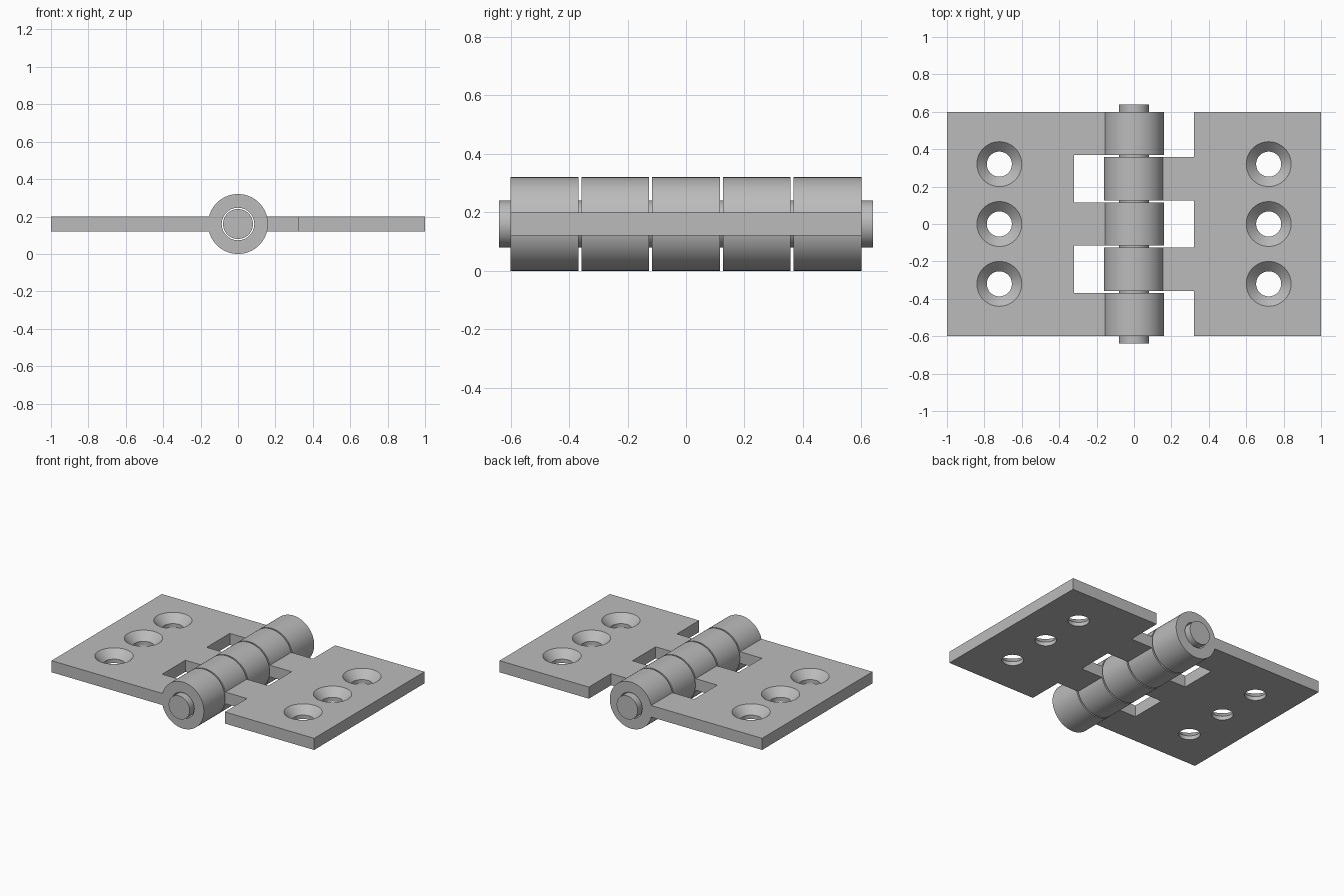
import bpy, bmesh
from math import pi, radians
from mathutils import Matrix, Vector

cube = bpy.data.objects.get("Cube")
if cube:
    bpy.data.objects.remove(cube, do_unlink=True)

AXIS_Z = 0.16            # height of the pin axis
HALF_LEN = 0.6           # half length of the leaves
GAP = 0.01               # clearance between knuckles
WIDTH = (2 * HALF_LEN - 4 * GAP) / 5
PLATE_Z = (0.12, 0.2)

steel = bpy.data.materials.new("grey_steel")
steel.use_nodes = True
GREY = (0.5, 0.5, 0.5, 1)
steel.diffuse_color = GREY
steel.node_tree.nodes["Principled BSDF"].inputs["Base Color"].default_value = GREY


def make_object(name, bm):
    bmesh.ops.recalc_face_normals(bm, faces=bm.faces)
    mesh = bpy.data.meshes.new(name)
    bm.to_mesh(mesh)
    bm.free()
    mesh.materials.append(steel)
    obj = bpy.data.objects.new(name, mesh)
    bpy.context.collection.objects.link(obj)
    return obj


def rod(name, radius, y0, y1):
    """Solid cylinder along y on the pin axis."""
    bm = bmesh.new()
    place = Matrix.Translation((0, (y0 + y1) / 2, AXIS_Z)) @ Matrix.Rotation(pi / 2, 4, 'X')
    bmesh.ops.create_cone(bm, cap_ends=True, segments=96, radius1=radius, radius2=radius,
                          depth=y1 - y0, matrix=place)
    return make_object(name, bm)


def countersink(x, y):
    """Turned cutter: straight hole below, cone opening at the top."""
    profile = [(0, 0.1), (0.067, 0.1), (0.067, 0.147), (0.13, 0.21), (0, 0.21)]
    bm = bmesh.new()
    verts = [bm.verts.new((x + r, y, z)) for r, z in profile]
    edges = [bm.edges.new(pair) for pair in zip(verts, verts[1:])]
    bmesh.ops.spin(bm, geom=verts + edges, cent=(x, y, 0), axis=(0, 0, 1),
                   angle=2 * pi, steps=64)
    bmesh.ops.remove_doubles(bm, verts=bm.verts, dist=1e-4)
    return make_object("hole_cutter", bm)


def combine(obj, tool, operation):
    mod = obj.modifiers.new(operation.lower(), 'BOOLEAN')
    mod.operation = operation
    mod.solver = 'EXACT'
    mod.object = tool
    bpy.context.view_layer.objects.active = obj
    bpy.ops.object.modifier_apply(modifier=mod.name)
    bpy.data.objects.remove(tool, do_unlink=True)


def smooth(obj):
    bpy.ops.object.select_all(action='DESELECT')
    obj.select_set(True)
    bpy.context.view_layer.objects.active = obj
    bpy.ops.object.shade_smooth_by_angle(angle=radians(30))


def leaf(name, side, slots):
    """Comb-shaped plate with a knuckle in each of its slots."""
    spans = [(-HALF_LEN + i * (WIDTH + GAP), -HALF_LEN + i * (WIDTH + GAP) + WIDTH)
             for i in slots]
    outline = [(1, HALF_LEN), (1, -HALF_LEN)]
    if spans[0][0] > -HALF_LEN:
        outline.append((0.32, -HALF_LEN))
    for y0, y1 in spans:
        outline += [(0.32, y0), (0.12, y0), (0.12, y1), (0.32, y1)]
    if spans[-1][1] < HALF_LEN - 1e-4:
        outline.append((0.32, HALF_LEN))
    # drop outline points that lie on the straight outer edges
    outline = [p for p in outline if not (p[0] == 0.32 and abs(p[1]) > 0.599
                                          and spans[0][0] <= -HALF_LEN)]
    bm = bmesh.new()
    face = bm.faces.new([bm.verts.new((side * x, y, PLATE_Z[0])) for x, y in outline])
    top = bmesh.ops.extrude_face_region(bm, geom=[face])
    bmesh.ops.translate(bm, vec=Vector((0, 0, PLATE_Z[1] - PLATE_Z[0])),
                        verts=[v for v in top["geom"] if isinstance(v, bmesh.types.BMVert)])
    obj = make_object(name, bm)
    for y0, y1 in spans:
        combine(obj, rod("knuckle", 0.16, y0, y1), 'UNION')
    combine(obj, rod("bore_cutter", 0.087, -0.7, 0.7), 'DIFFERENCE')
    for y in (-0.32, 0, 0.32):
        combine(obj, countersink(side * 0.72, y), 'DIFFERENCE')
    smooth(obj)


# Two interlocking leaves and the pin that joins them
leaf("right_leaf", -1, (0, 2, 4))
leaf("left_leaf", 1, (1, 3))
smooth(rod("hinge_pin", 0.08, -0.64, 0.64))
